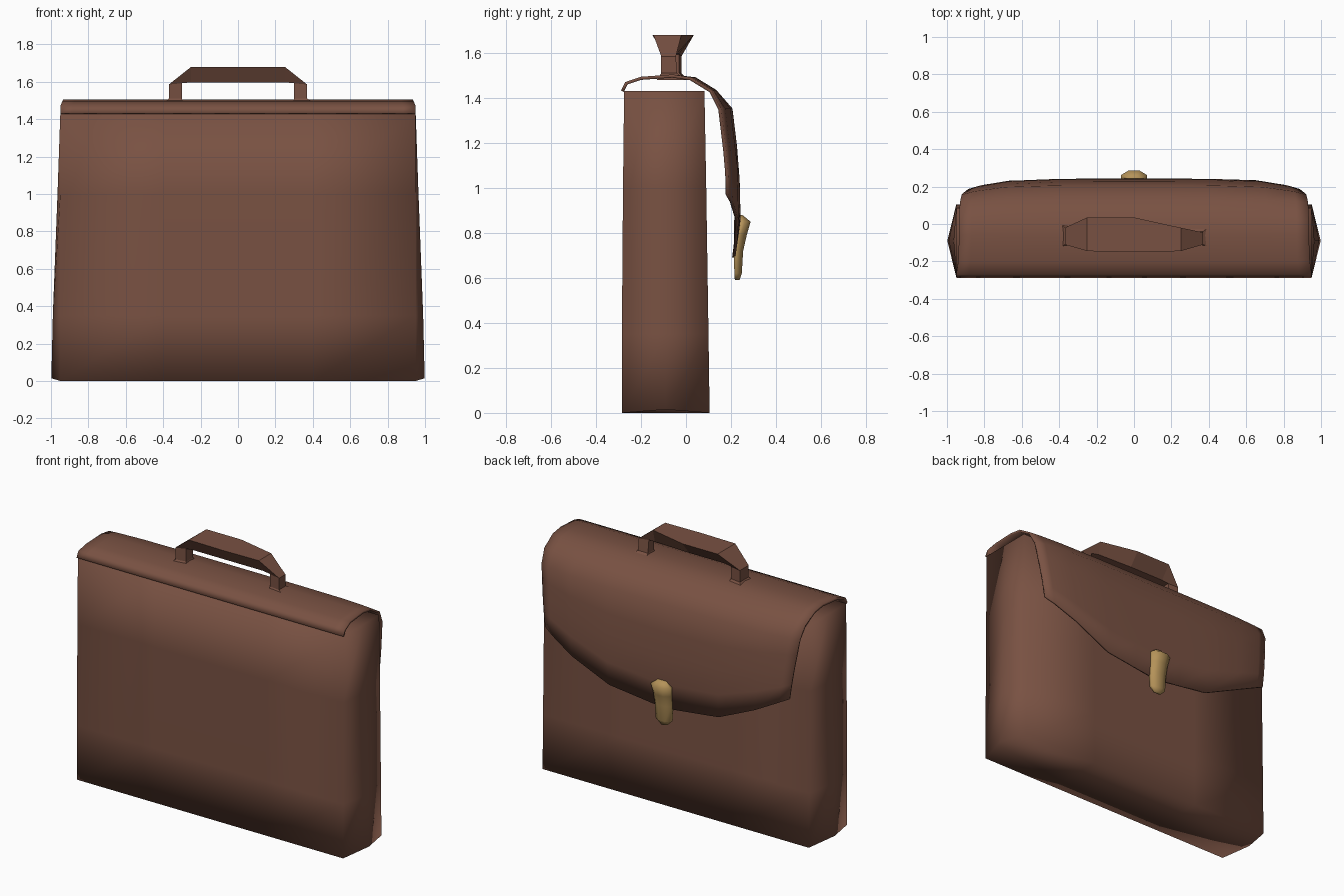
import bpy
import bmesh

cube = bpy.data.objects.get("Cube")
if cube:
    bpy.data.objects.remove(cube)


def material(name, color):
    m = bpy.data.materials.new(name)
    m.use_nodes = True
    m.diffuse_color = color
    bsdf = m.node_tree.nodes["Principled BSDF"]
    bsdf.inputs["Base Color"].default_value = color
    bsdf.inputs["Roughness"].default_value = 0.8
    return m


leather = material("brown leather", (0.19, 0.083, 0.055, 1))
brass = material("brass", (0.46, 0.29, 0.10, 1))


def loft(name, rings, mat, closed=True, smooth=True):
    """Skin a list of equal-length point rows; closed rows also get end caps."""
    bm = bmesh.new()
    rows = [[bm.verts.new(p) for p in ring] for ring in rings]
    n = len(rows[0])
    for a, b in zip(rows, rows[1:]):
        for i in range(n if closed else n - 1):
            j = (i + 1) % n
            bm.faces.new((a[i], a[j], b[j], b[i]))
    if closed:
        bm.faces.new(rows[0][::-1])
        bm.faces.new(rows[-1])
    bmesh.ops.recalc_face_normals(bm, faces=bm.faces)
    for f in bm.faces:
        f.smooth = smooth
    me = bpy.data.meshes.new(name)
    bm.to_mesh(me)
    bm.free()
    me.materials.append(mat)
    ob = bpy.data.objects.new(name, me)
    bpy.context.collection.objects.link(ob)
    return ob


def lerp_table(table, x):
    """Piecewise linear lookup in (x, value) pairs sorted by x."""
    for (x0, v0), (x1, v1) in zip(table, table[1:]):
        if x <= x1:
            t = max(0, (x - x0) / (x1 - x0))
            return v0 + (v1 - v0) * t
    return table[-1][1]


# Body: tapered six-sided case with pointed side gussets
columns = (-0.95, -0.4, 0.4, 0.95)
body_rings = []
for z, front, back, tip in ((0, -0.285, 0.105, 0.998), (0.35, -0.285, 0.1, 0.99),
                            (1.0, -0.28, 0.09, 0.965), (1.43, -0.275, 0.082, 0.95)):
    ring = [(x, front, z) for x in columns] + [(tip, -0.09, z + (0.015 if z == 0 else 0))]
    ring += [(x, back, z) for x in reversed(columns)]
    ring += [(-tip, -0.09, z + (0.015 if z == 0 else 0))]
    body_rings.append(ring)
loft("case_body", body_rings, leather)

# Flap: runs over the top, then hangs down the back to a shallow point
us = (-1, -0.93, -0.75, -0.45, -0.2, 0, 0.2, 0.45, 0.75, 0.93, 1)
top_profile = ((-0.283, 1.43, 0.95), (-0.265, 1.465, 0.95), (-0.2, 1.487, 0.94),
               (-0.06, 1.497, 0.935), (0.04, 1.485, 0.935), (0.13, 1.43, 0.93))
hang_y = ((0.69, 0.212), (0.85, 0.236), (1.1, 0.23), (1.35, 0.2))
lower_edge = ((0, 0.69), (0.5, 0.745), (1, 0.97))
flap_rows = []
for y, z, w in top_profile:
    flap_rows.append([(u * w, y - (0.02 * u ** 6 if y > 0 else 0), z) for u in us])
for t in (0, 0.25, 0.5, 0.75, 1):
    row = []
    for u in us:
        z = 1.35 + (lerp_table(lower_edge, abs(u)) - 1.35) * t
        row.append((u * (0.92 - 0.05 * t), lerp_table(hang_y, z) - 0.05 * u ** 6, z))
    flap_rows.append(row)
flap = loft("flap", flap_rows, leather, closed=False)
solid = flap.modifiers.new("thickness", "SOLIDIFY")
solid.thickness = 0.014
solid.offset = 0

# Handle: arched strap, broad on top and narrow underneath
# station: outer x, outer z, inner x, inner z, outer y range, inner y range
stations = (
    (-0.40, 1.48, -0.29, 1.48, -0.13, 0.01, -0.12, 0.0),
    (-0.37, 1.51, -0.30, 1.51, -0.11, -0.02, -0.10, -0.03),
    (-0.37, 1.585, -0.30, 1.592, -0.11, -0.02, -0.10, -0.03),
    (-0.25, 1.68, -0.25, 1.597, -0.145, 0.035, -0.10, -0.03),
    (0.0, 1.68, 0.0, 1.597, -0.15, 0.035, -0.10, -0.03),
    (0.25, 1.68, 0.25, 1.597, -0.145, -0.02, -0.10, -0.04),
    (0.37, 1.585, 0.30, 1.592, -0.11, -0.045, -0.10, -0.05),
    (0.37, 1.51, 0.30, 1.51, -0.11, -0.04, -0.10, -0.04),
    (0.42, 1.48, 0.29, 1.48, -0.13, 0.0, -0.12, 0.0),
)
loft("handle", [[(ox, oy0, oz), (ox, oy1, oz), (ix, iy1, iz), (ix, iy0, iz)]
                for ox, oz, ix, iz, oy0, oy1, iy0, iy1 in stations], leather, smooth=False)

# Clasp: faceted brass tongue over the tip of the flap
clasp_rings = []
for z, w, back, front in ((0.59, 0.025, 0.217, 0.238), (0.62, 0.055, 0.215, 0.248),
                          (0.72, 0.06, 0.212, 0.254), (0.79, 0.062, 0.222, 0.27),
                          (0.85, 0.07, 0.235, 0.287), (0.88, 0.03, 0.238, 0.25)):
    mid = (back + front) / 2
    clasp_rings.append([(-w, back, z), (w, back, z), (w, mid, z), (w * 0.4, front, z),
                        (-w * 0.4, front, z), (-w, mid, z)])
loft("clasp", clasp_rings, brass)
